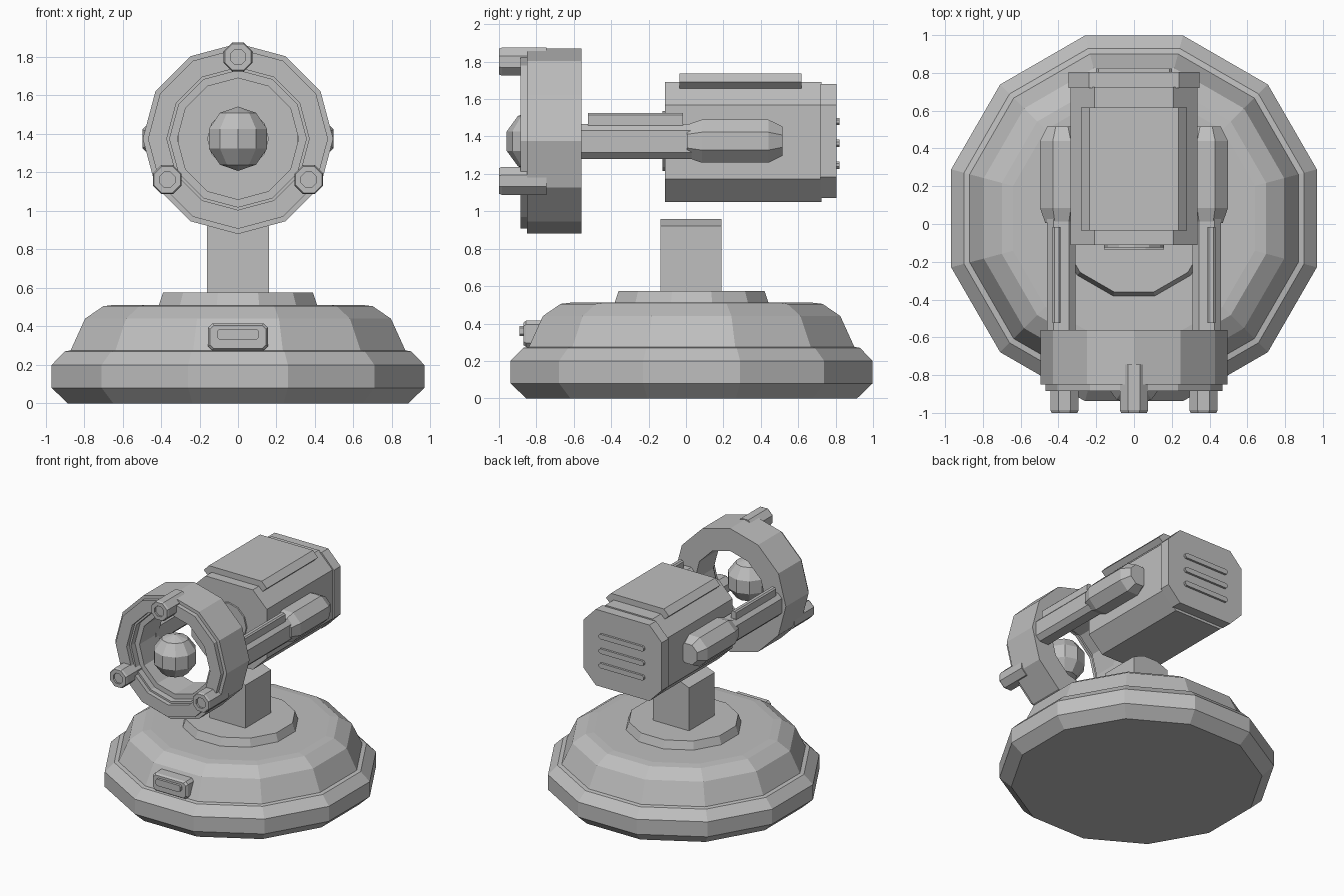
import bpy, bmesh, math
from mathutils import Vector

if "Cube" in bpy.data.objects:
    bpy.data.objects.remove(bpy.data.objects["Cube"])

grey = bpy.data.materials.new("warm_grey")
grey.diffuse_color = (0.52, 0.52, 0.52, 1)
grey.use_nodes = True
grey.node_tree.nodes["Principled BSDF"].inputs["Base Color"].default_value = grey.diffuse_color


def finish(name, bm):
    bmesh.ops.recalc_face_normals(bm, faces=bm.faces)
    me = bpy.data.meshes.new(name)
    bm.to_mesh(me)
    bm.free()
    me.materials.append(grey)
    ob = bpy.data.objects.new(name, me)
    bpy.context.collection.objects.link(ob)
    return ob


def loft(name, rings, closed=False):
    """Skin a list of equal-length point rings; cap the ends or close the loop."""
    bm = bmesh.new()
    vs = [[bm.verts.new(p) for p in r] for r in rings]
    pairs = list(zip(vs, vs[1:]))
    if closed:
        pairs.append((vs[-1], vs[0]))
    else:
        bm.faces.new(vs[0])
        bm.faces.new(vs[-1])
    n = len(vs[0])
    for a, b in pairs:
        for i in range(n):
            j = (i + 1) % n
            bm.faces.new((a[i], a[j], b[j], b[i]))
    return finish(name, bm)


def ring_z(r, z, cy, n=12):
    """Polygon around z, r measured to the flat sides."""
    r /= math.cos(math.pi / n)
    return [(r * math.cos((i + .5) * math.tau / n),
             cy + r * math.sin((i + .5) * math.tau / n), z) for i in range(n)]


def ring_y(r, y, cx, cz, n=12, off=0.0):
    """Polygon around y, r measured to the corners."""
    return [(cx + r * math.cos((i + off) * math.tau / n), y,
             cz + r * math.sin((i + off) * math.tau / n)) for i in range(n)]


def octo(hx, hz, cut, y, cx, cz, cutz=None):
    """Rectangle with cut corners, in the xz plane."""
    c, d = cut, cutz or cut
    q = [(hx, hz - d), (hx - c, hz), (-hx + c, hz), (-hx, hz - d),
         (-hx, -hz + d), (-hx + c, -hz), (hx - c, -hz), (hx, -hz + d)]
    return [(cx + x, y, cz + z) for x, z in q]


CZ = 1.375   # height of the head axis
CY = 0.03    # base centre

# stepped base
loft("base", [ring_z(r, z, CY) for r, z in (
    (.885, 0), (.968, .08), (.968, .13), (.968, .20), (.90, .27), (.87, .275),
    (.795, .44), (.70, .505), (.64, .512))])
loft("base_collar", [ring_z(r, z, CY) for r, z in ((.415, .50), (.39, .575))])

# post with sloped shoulders
post = [(-.16, .57), (.16, .57), (.16, .92), (.06, .96), (-.06, .96), (-.16, .92)]
loft("post", [[(x, y, z) for x, z in post] for y in (-.135, .19)])

# badge on the base front
loft("badge", [octo(.155, .07, .02, -.72, 0, .345),
               octo(.155, .07, .02, -.855, 0, .345),
               octo(.145, .06, .02, -.87, 0, .345)])
loft("badge_slot", [octo(.11, .027, .012, y, 0, .36) for y in (-.86, -.89)])

# head body, rear plate, top plate and front socket
loft("body", [octo(.335, .32, .125, y, 0, 1.37, .123) for y in (-.112, .725)])
loft("rear_plate", [octo(.348, .305, .11, y, 0, 1.375, .113) for y in (.72, .805)])
lid = [(.235, 1.737), (.28, 1.69), (.245, 1.657),
       (-.245, 1.657), (-.28, 1.69), (-.235, 1.737)]
loft("top_plate", [[(x, y, z) for x, z in lid] for y in (-.035, .617)])
loft("front_socket", [ring_y(.16, y, 0, CZ) for y in (-.10, -.125)])

# rear vents
for k, z in enumerate((1.247, 1.363, 1.48)):
    loft(f"vent_{k + 1}", [octo(.20, .02, .012, y, 0, z) for y in (.80, .822)])

# ring with stepped opening
loft("ring", [ring_y(r, y, 0, CZ) for r, y in (
    (.495, -.56), (.495, -.85), (.468, -.85), (.468, -.885), (.37, -.885),
    (.37, -.85), (.355, -.85), (.355, -.80), (.315, -.80), (.315, -.56))],
    closed=True)

# bolts around the ring
for k, a in enumerate((90, 210, 330)):
    a = math.radians(a)
    x, z = .425 * math.cos(a), CZ + .425 * math.sin(a)
    loft(f"bolt_{k + 1}", [ring_y(r, y, x, z, 8, .5) for r, y in (
        (.081, -.745), (.081, -.985), (.074, -1.0), (.043, -1.0), (.043, -.985))])

# central ball
bm = bmesh.new()
bmesh.ops.create_uvsphere(bm, u_segments=10, v_segments=5, radius=.167)
bmesh.ops.translate(bm, verts=bm.verts, vec=Vector((0, -.80, CZ)))
finish("ball", bm)

# side arms, rails and pods
for s, side in ((-1, "left"), (1, "right")):
    loft(f"{side}_arm", [octo(.075, .093, .035, y, s * .385, CZ - .002)
                         for y in (-.60, .03)])
    loft(f"{side}_rail", [octo(.022, .04, .01, y, s * .41, 1.485)
                          for y in (-.525, -.015)])
    loft(f"{side}_pod", [ring_y(r, y, s * .382, CZ, 8, .5) for r, y in (
        (.095, .005), (.125, .085), (.125, .44), (.085, .515))])
